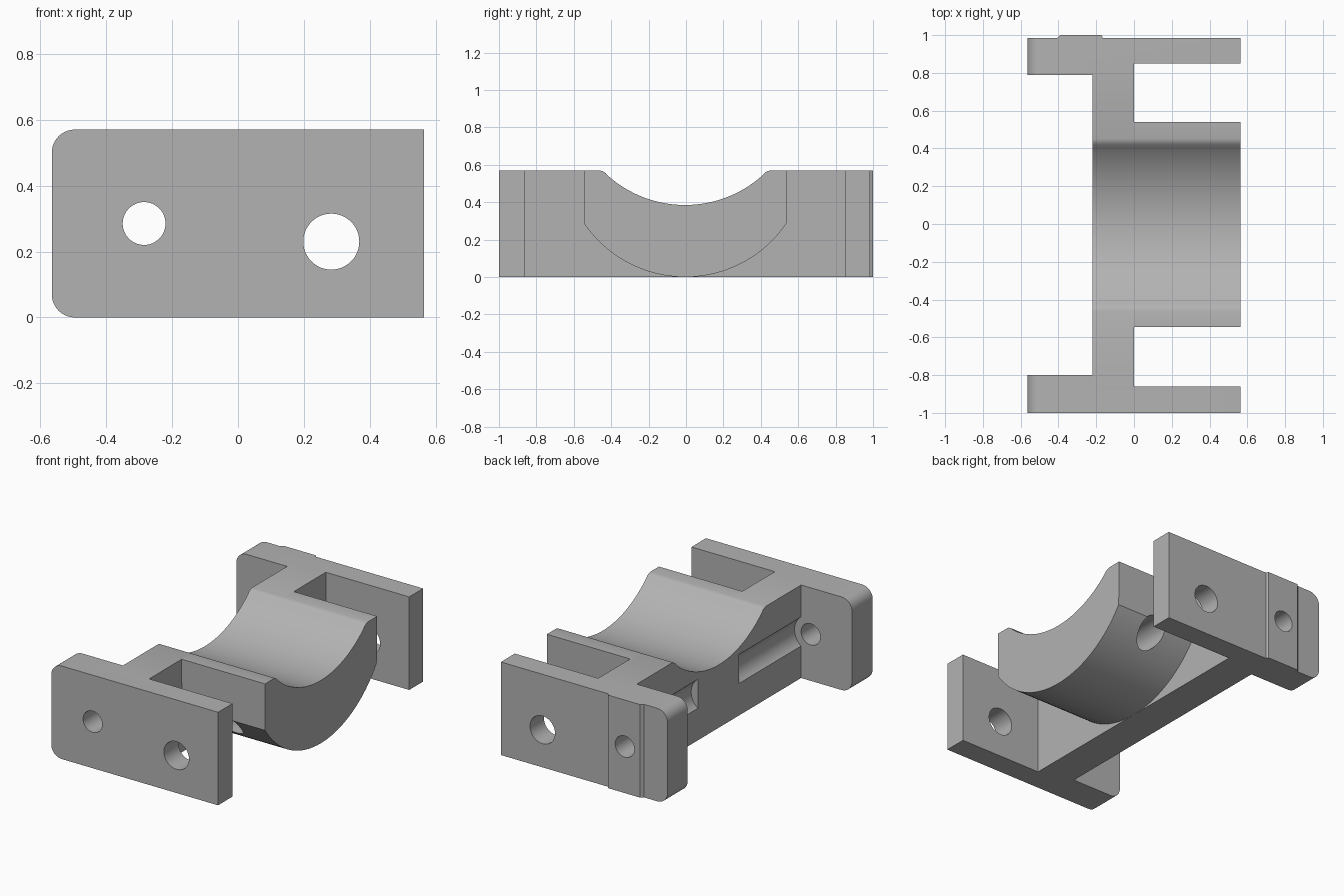
import bpy, bmesh, math
from mathutils import Vector

if "Cube" in bpy.data.objects:
    bpy.data.objects.remove(bpy.data.objects["Cube"])

HEIGHT = 0.57
LEFT, RIGHT = -0.565, 0.565
WEB_LEFT = -0.22

grey = bpy.data.materials.new("plain grey")
grey.use_nodes = True
grey.diffuse_color = (0.45, 0.45, 0.45, 1)
grey.node_tree.nodes["Principled BSDF"].inputs["Base Color"].default_value = (0.45, 0.45, 0.45, 1)


def arc(cy, cz, radius, start, end, steps):
    """Points of an arc, angles in radians."""
    return [(cy + radius * math.cos(start + (end - start) * i / steps),
             cz + radius * math.sin(start + (end - start) * i / steps)) for i in range(steps + 1)]


def prism(name, points, axis, low, high, round_left=0):
    """Extrude a yz profile along x or an xy profile along z."""
    bm = bmesh.new()
    if axis == "x":
        verts = [bm.verts.new((low, a, b)) for a, b in points]
        move = Vector((high - low, 0, 0))
    else:
        verts = [bm.verts.new((a, b, low)) for a, b in points]
        move = Vector((0, 0, high - low))
    base = bm.faces.new(verts)
    result = bmesh.ops.extrude_face_region(bm, geom=[base], use_keep_orig=True)
    bmesh.ops.translate(bm, vec=move, verts=[g for g in result["geom"] if isinstance(g, bmesh.types.BMVert)])
    if round_left:
        edges = [e for e in bm.edges
                 if all(abs(v.co.x - LEFT) < 1e-4 for v in e.verts)
                 and abs(e.verts[0].co.z - e.verts[1].co.z) < 1e-4]
        bmesh.ops.bevel(bm, geom=edges, offset=round_left, segments=10, profile=0.5, affect="EDGES")
    bmesh.ops.recalc_face_normals(bm, faces=bm.faces)
    mesh = bpy.data.meshes.new(name)
    bm.to_mesh(mesh)
    bm.free()
    mesh.materials.append(grey)
    obj = bpy.data.objects.new(name, mesh)
    bpy.context.collection.objects.link(obj)
    return obj


def drill(obj, x, z, radius, y_low, y_high):
    """Cut a round hole or groove running along y."""
    bpy.ops.mesh.primitive_cylinder_add(vertices=48, radius=radius, depth=y_high - y_low,
                                        location=(x, (y_low + y_high) / 2, z),
                                        rotation=(math.pi / 2, 0, 0))
    cutter = bpy.context.object
    cutter.hide_render = True
    cutter.data.materials.append(grey)
    mod = obj.modifiers.new("hole", "BOOLEAN")
    mod.operation, mod.solver, mod.object = "DIFFERENCE", "EXACT", cutter
    bpy.context.view_layer.objects.active = obj
    bpy.ops.object.modifier_apply(modifier=mod.name)
    bpy.data.objects.remove(cutter)


def finish(obj):
    bpy.ops.object.select_all(action="DESELECT")
    obj.select_set(True)
    bpy.context.view_layer.objects.active = obj
    bpy.ops.object.shade_smooth_by_angle(angle=math.radians(30))


# Shared dished top, running from +y to -y
half = math.asin(0.41 / 0.62)
lip = [(0.455, HEIGHT), (0.44, 0.566), (0.425, 0.556)]
dish = lip + arc(0, 1.005, 0.62, -math.pi / 2 + half, -math.pi / 2 - half, 32)
dish += [(-y, z) for y, z in reversed(lip)]
dish = [(y - 0.005, z) for y, z in dish]

# Curved saddle with a round belly
swing = math.asin(0.54 / 0.654)
belly = arc(-0.004, 0.654, 0.654, -math.pi / 2 - swing, -math.pi / 2 + swing, 40)
saddle = prism("saddle", [(0.54, HEIGHT)] + dish + [(-0.545, HEIGHT)] + belly, "x", 0, RIGHT)

# Cross web with the same dished top and a groove at each end
web = prism("cross_web", [(0.85, HEIGHT)] + dish + [(-0.86, HEIGHT), (-0.86, 0), (0.85, 0)],
            "x", WEB_LEFT, 0)
drill(web, -0.285, 0.285, 0.11, -0.80, -0.20)
drill(web, -0.285, 0.285, 0.11, 0.20, 0.79)

# End plates, thicker on the rounded side
front_plate = prism("front_plate", [(LEFT, -1), (RIGHT, -1), (RIGHT, -0.86), (WEB_LEFT, -0.86),
                                    (WEB_LEFT, -0.80), (LEFT, -0.80)], "z", 0, HEIGHT, 0.07)
back_plate = prism("back_plate", [(LEFT, 0.985), (LEFT, 0.79), (WEB_LEFT, 0.79), (WEB_LEFT, 0.85),
                                  (RIGHT, 0.85), (RIGHT, 0.985)], "z", 0, HEIGHT, 0.07)

# Slightly raised pad on the back plate
back_pad = prism("back_pad", [(-0.405, 0.985), (-0.165, 0.985), (-0.172, 1), (-0.39, 1)],
                 "z", 0, HEIGHT)

# Bolt holes
for part in (front_plate, back_plate, back_pad):
    drill(part, -0.285, 0.285, 0.065, -1.2, 1.2)
for part in (front_plate, back_plate, saddle):
    drill(part, 0.283, 0.23, 0.085, -1.2, 1.2)

for part in (saddle, web, front_plate, back_plate, back_pad):
    finish(part)
